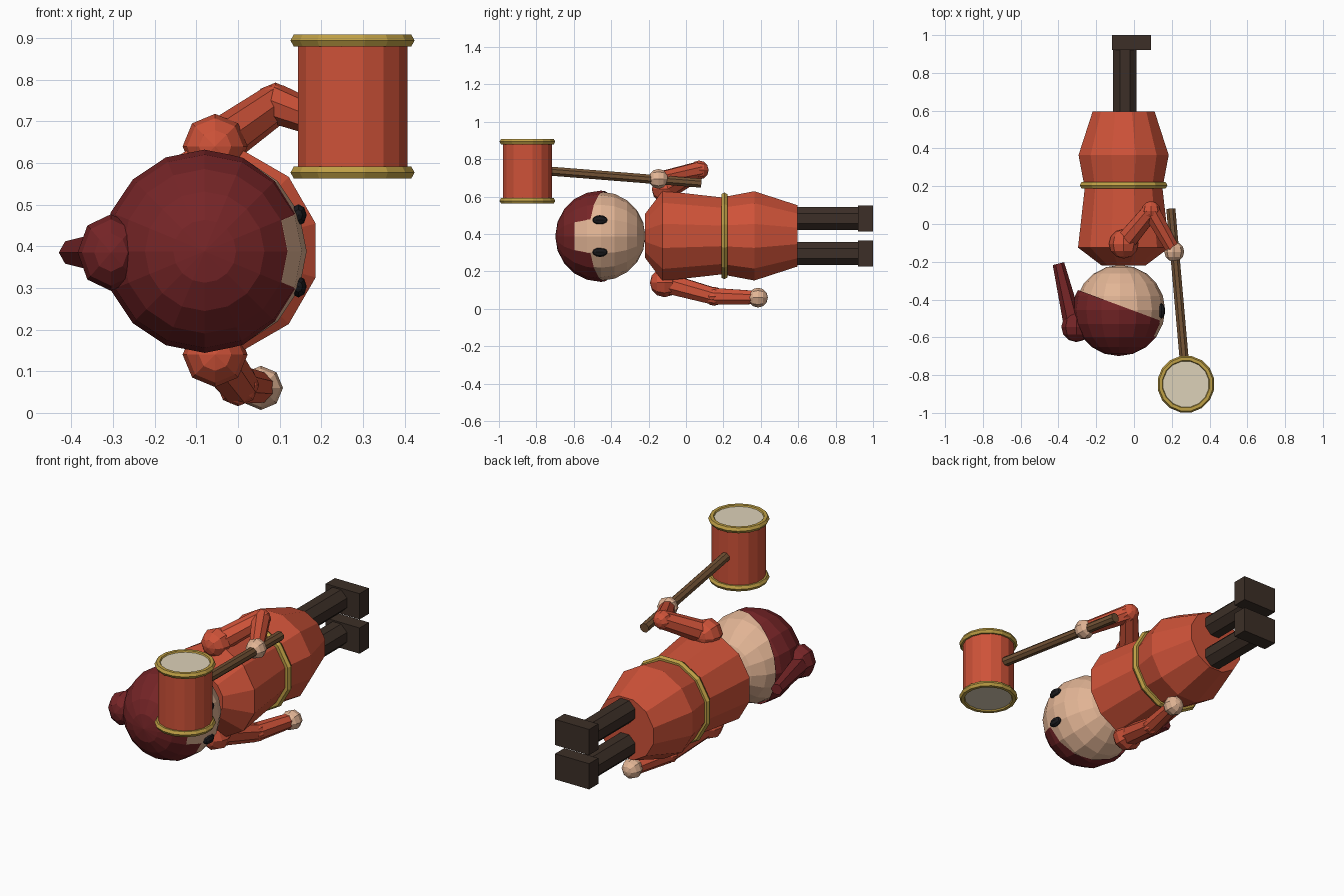
import bpy, bmesh, math
from mathutils import Vector, Matrix

if "Cube" in bpy.data.objects:
    bpy.data.objects.remove(bpy.data.objects["Cube"])


def material(name, rgb):
    m = bpy.data.materials.new(name)
    m.diffuse_color = (*rgb, 1)
    m.use_nodes = True
    m.node_tree.nodes["Principled BSDF"].inputs["Base Color"].default_value = m.diffuse_color
    return m


CLOTH = material("red_cloth", (0.62, 0.085, 0.04))
HAIR = material("dark_red_hair", (0.18, 0.018, 0.02))
SKIN = material("skin", (0.76, 0.46, 0.30))
GOLD = material("gold", (0.52, 0.35, 0.06))
BOOT = material("dark_brown", (0.045, 0.028, 0.02))
WOOD = material("wood", (0.17, 0.085, 0.035))
CREAM = material("cream", (0.72, 0.64, 0.48))
BLACK = material("black", (0.01, 0.01, 0.012))
ALONG_Y = Matrix.Rotation(math.radians(-90), 4, 'X')


def finish(name, bm, mat):
    bmesh.ops.recalc_face_normals(bm, faces=bm.faces)
    me = bpy.data.meshes.new(name)
    bm.to_mesh(me)
    bm.free()
    me.materials.append(mat)
    ob = bpy.data.objects.new(name, me)
    bpy.context.collection.objects.link(ob)
    return ob


def ball(name, c, r, mat, scale=(1, 1, 1), segs=8, rings=6, cut=None):
    bm = bmesh.new()
    m = Matrix.Translation(c) @ Matrix.Diagonal((*scale, 1)) @ ALONG_Y
    bmesh.ops.create_uvsphere(bm, u_segments=segs, v_segments=rings, radius=r, matrix=m)
    if cut:
        bmesh.ops.bisect_plane(bm, geom=bm.verts[:] + bm.edges[:] + bm.faces[:],
                               plane_co=cut[0], plane_no=cut[1], clear_outer=True)
    return finish(name, bm, mat)


def rod(name, a, b, r1, r2, mat, segs=8):
    a, b = Vector(a), Vector(b)
    d = b - a
    m = (Matrix.Translation((a + b) / 2) @ d.to_track_quat('Z', 'Y').to_matrix().to_4x4()
         @ Matrix.Rotation(math.pi / segs, 4, 'Z'))
    bm = bmesh.new()
    bmesh.ops.create_cone(bm, cap_ends=True, segments=segs, radius1=r1, radius2=r2,
                          depth=d.length, matrix=m)
    return finish(name, bm, mat)


def lathe(name, profile, mat, matrix, segs, closed=False):
    """Rings of (height, radius) around z; closed joins last ring to first."""
    bm = bmesh.new()
    rings = []
    for h, r in profile:
        ang = [math.tau * (i + 0.5) / segs for i in range(segs)]
        rings.append([bm.verts.new(matrix @ Vector((r * math.cos(t), r * math.sin(t), h)))
                      for t in ang])
    pairs = list(zip(rings, rings[1:]))
    if closed:
        pairs.append((rings[-1], rings[0]))
    else:
        bm.faces.new(rings[0])
        bm.faces.new(rings[-1])
    for p, q in pairs:
        for i in range(segs):
            j = (i + 1) % segs
            bm.faces.new((p[i], p[j], q[j], q[i]))
    return finish(name, bm, mat)


def hoop(name, r, tube, mat, matrix, segs):
    prof = [(tube * math.sin(math.tau * k / 6), r + tube * math.cos(math.tau * k / 6))
            for k in range(6)]
    return lathe(name, prof, mat, matrix, segs, closed=True)


# Tunic and belt, lying along y
body = Matrix.Translation((-0.055, 0, 0.39)) @ ALONG_Y
lathe("tunic", [(-0.22, 0.12), (-0.125, 0.25), (0.19, 0.213), (0.365, 0.247), (0.595, 0.17)],
      CLOTH, body, 12)
hoop("belt", 0.221, 0.019, GOLD, body @ Matrix.Translation((0, 0, 0.205)), 12)

# Head, hair cap, eyes
ball("head", (-0.073, -0.455, 0.388), 0.238, SKIN, segs=16, rings=10)
ball("hair", (-0.08, -0.455, 0.388), 0.244, HAIR, segs=16, rings=10,
     cut=((-0.08, -0.43, 0.388), (0.35, 0.94, 0)))
for side, z in (("left", 0.475), ("right", 0.303)):
    ball(side + "_eye", (0.145, -0.46, z), 1, BLACK, (0.02, 0.04, 0.026))

# Bun and ponytail
ball("hair_bun", (-0.305, -0.545, 0.385), 0.08, HAIR, (1, 1, 1.15))
rod("ponytail", (-0.325, -0.52, 0.385), (-0.4, -0.21, 0.385), 0.05, 0.031, HAIR, 6)

# Legs and boots
for side, z in (("left", 0.483), ("right", 0.296)):
    rod(side + "_leg", (-0.048, 0.45, z), (-0.048, 0.95, z), 0.067, 0.067, BOOT)
    bm = bmesh.new()
    bmesh.ops.create_cube(bm, size=1, matrix=Matrix.Translation((-0.013, 0.96, z))
                          @ Matrix.Diagonal((0.205, 0.08, 0.14, 1)))
    finish(side + "_boot", bm, BOOT)

# Arms: shoulder, elbow, hand
arms = {"left": ((-0.055, -0.105, 0.64), (0.09, 0.07, 0.742), (0.213, -0.147, 0.695)),
        "right": ((-0.055, -0.115, 0.14), (0.0, 0.15, 0.067), (0.055, 0.385, 0.06))}
for side, (s, e, h) in arms.items():
    ball(side + "_shoulder", s, 0.078, CLOTH)
    rod(side + "_upper_arm", s, e, 0.058, 0.048, CLOTH)
    ball(side + "_elbow", e, 0.051, CLOTH)
    rod(side + "_forearm", e, h, 0.048, 0.038, CLOTH)
    ball(side + "_hand", h, 0.053, SKIN)

# Mallet: drum, rims, faces and handle
rod("mallet_handle", (0.195, 0.08, 0.672), (0.273, -0.8, 0.742), 0.026, 0.026, WOOD)
rod("mallet_drum", (0.275, -0.848, 0.58), (0.275, -0.848, 0.892), 0.134, 0.134, CLOTH, 16)
for end, z, f in (("lower", 0.577, 0.574), ("upper", 0.894, 0.897)):
    hoop(end + "_mallet_rim", 0.135, 0.017, GOLD, Matrix.Translation((0.275, -0.848, z)), 16)
    rod(end + "_mallet_face", (0.275, -0.848, f - 0.005), (0.275, -0.848, f + 0.005),
        0.136, 0.136, CREAM, 16)
